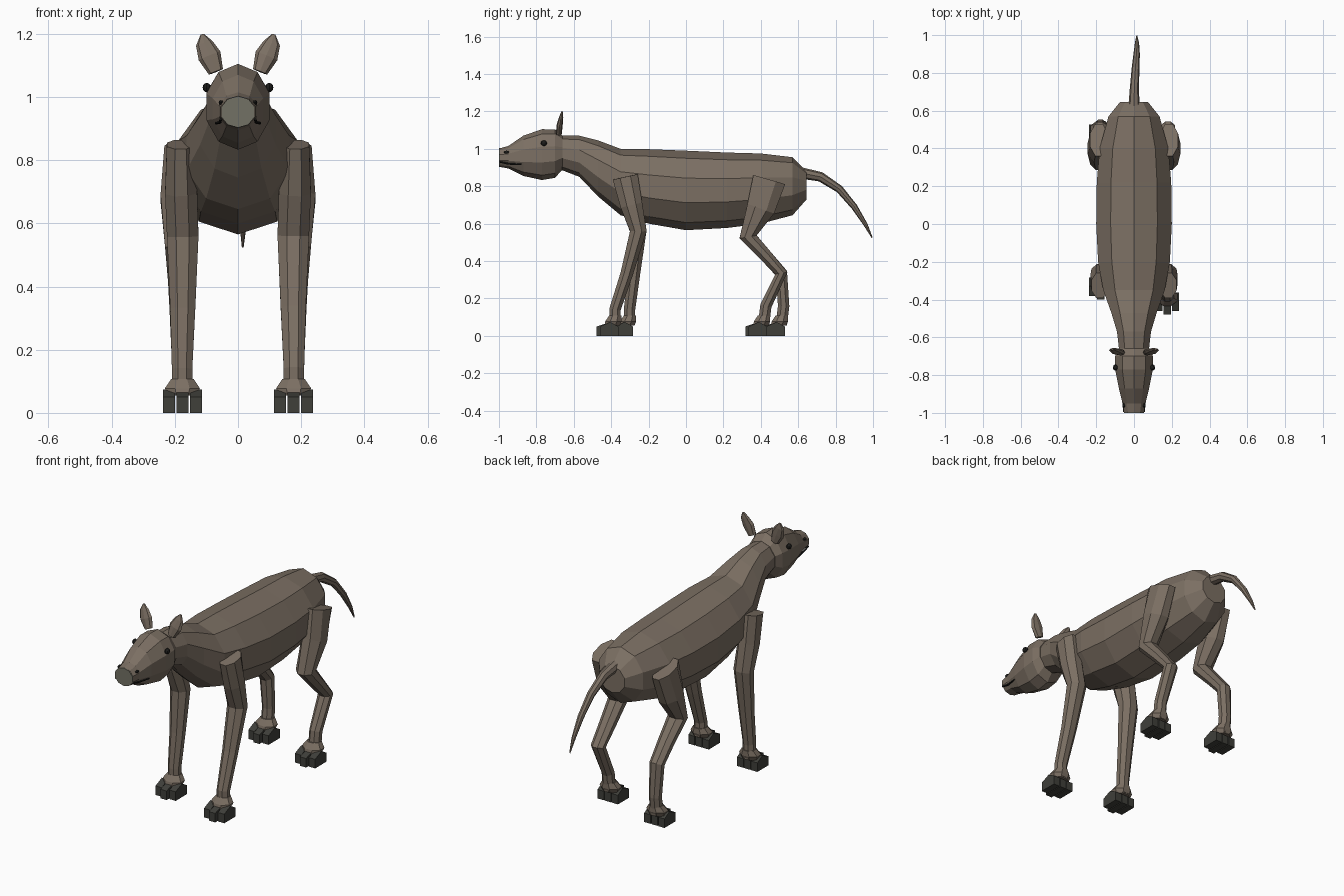
import bpy, math
from mathutils import Vector


def material(name, rgb):
    m = bpy.data.materials.new(name)
    m.diffuse_color = (*rgb, 1)
    return m


HIDE = material("hide", (0.20, 0.16, 0.125))
PAD = material("nose_pad", (0.17, 0.165, 0.13))
HOOF = material("hoof", (0.05, 0.05, 0.042))
BLACK = material("black", (0.012, 0.012, 0.011))


def mesh(name, verts, faces, mat):
    me = bpy.data.meshes.new(name)
    me.from_pydata([tuple(v) for v in verts], [], faces)
    me.materials.append(mat)
    ob = bpy.data.objects.new(name, me)
    bpy.context.collection.objects.link(ob)
    return ob


def loft(name, rings, sides, mat, phase=0.0, axis=None):
    """rings: (x, y, z, radius across x, radius the other way), following a path."""
    pts = [Vector(r[:3]) for r in rings]
    verts, faces, n = [], [], len(rings)
    for i, r in enumerate(rings):
        if axis:
            t = Vector(axis)
        else:
            a = (pts[i] - pts[max(i - 1, 0)]).normalized()
            b = (pts[min(i + 1, n - 1)] - pts[i]).normalized()
            t = (a + b).normalized()
        u = Vector((1, 0, 0))
        u = (u - t * u.dot(t)).normalized()
        v = t.cross(u)
        for k in range(sides):
            w = math.tau * (k + phase) / sides
            verts.append(pts[i] + u * r[3] * math.sin(w) + v * r[4] * math.cos(w))
    for i in range(n - 1):
        for k in range(sides):
            a, b = i * sides + k, i * sides + (k + 1) % sides
            faces.append((a, a + sides, b + sides, b))
    faces.append(tuple(range(sides)))
    faces.append(tuple(range((n - 1) * sides, n * sides))[::-1])
    return mesh(name, verts, faces, mat)


def profile(name, rows, mat):
    """rows: y, top z, bottom z, half width."""
    rings = [(0, y, (t + b) / 2, w / 0.951, (t - b) / 2) for y, t, b, w in rows]
    return loft(name, rings, 10, mat, axis=(0, 1, 0))


# Body with neck
profile("body", [
    (-0.70, 1.07, 0.90, 0.075), (-0.57, 1.07, 0.85, 0.09), (-0.47, 1.045, 0.745, 0.12),
    (-0.35, 1.0, 0.645, 0.163), (-0.20, 0.998, 0.60, 0.19), (0.0, 0.99, 0.565, 0.20),
    (0.22, 0.98, 0.577, 0.197), (0.40, 0.975, 0.60, 0.182), (0.57, 0.955, 0.645, 0.135),
    (0.645, 0.88, 0.73, 0.075)], HIDE)

# Head and nose pad
profile("head", [
    (-0.995, 1.003, 0.903, 0.055), (-0.95, 1.015, 0.895, 0.06), (-0.87, 1.07, 0.855, 0.08),
    (-0.77, 1.105, 0.833, 0.10), (-0.70, 1.103, 0.845, 0.10), (-0.66, 1.07, 0.89, 0.083)], HIDE)
profile("nose_pad", [(-1.0, 1.003, 0.903, 0.053), (-0.99, 1.003, 0.903, 0.053)], PAD)

# Tail
loft("tail", [
    (0, 0.62, 0.87, 0.03, 0.03), (0.002, 0.72, 0.85, 0.024, 0.026),
    (0.008, 0.82, 0.785, 0.021, 0.021), (0.014, 0.90, 0.69, 0.017, 0.017),
    (0.016, 0.96, 0.595, 0.011, 0.011), (0.015, 0.995, 0.525, 0.003, 0.003)], 8, HIDE)


def ball(name, loc, scale):
    bpy.ops.mesh.primitive_uv_sphere_add(segments=8, ring_count=6, radius=1, location=loc)
    ob = bpy.context.object
    ob.name, ob.scale = name, scale
    ob.data.materials.append(BLACK)


for s, side in ((-1, "left"), (1, "right")):
    # Ears
    loft(f"ear_{side}", [
        (s * 0.07, -0.68, 1.08, 0.024, 0.016), (s * 0.09, -0.675, 1.13, 0.037, 0.016),
        (s * 0.107, -0.667, 1.17, 0.027, 0.011), (s * 0.113, -0.662, 1.198, 0.006, 0.005)],
        8, HIDE)
    # Eyes, nostrils and mouth corners
    ball(f"eye_{side}", (s * 0.099, -0.76, 1.03), (0.013, 0.017, 0.015))
    ball(f"nostril_{side}", (s * 0.054, -0.96, 0.982), (0.007, 0.014, 0.008))
    loft(f"mouth_{side}", [
        (s * 0.054, -0.995, 0.93, 0.004, 0.004), (s * 0.057, -0.95, 0.92, 0.005, 0.005),
        (s * 0.07, -0.88, 0.917, 0.004, 0.004)], 6, BLACK)


def foot(name, x, y):
    # Sock flaring over three wedge toes
    loft(name + "_sock", [
        (x, y + 0.002, 0.108, 0.038, 0.036), (x, y - 0.008, 0.078, 0.06, 0.047),
        (x, y - 0.015, 0.055, 0.05, 0.045)], 8, HIDE, 0.5, (0, 0, -1))
    for k in (-1, 0, 1):
        cx, w = x + k * 0.043, 0.019
        f, b = y - (0.098 if k == 0 else 0.08), y + 0.018
        side = [(f, 0), (b, 0), (b, 0.05), (y - 0.025, 0.074), (f, 0.05)]
        verts = [(cx + d * w, py, pz) for d in (-1, 1) for py, pz in side]
        faces = [(0, 1, 2, 3, 4), (9, 8, 7, 6, 5)]
        faces += [(i, i + 5, (i + 1) % 5 + 5, (i + 1) % 5) for i in range(5)]
        mesh(f"{name}_toe_{k + 2}", verts, faces, HOOF)


# Legs: the right pair steps forward
for s, side, fy, hy in ((-1, "left", -0.302, 0.51), (1, "right", -0.38, 0.415)):
    x = s * 0.18
    loft(f"front_leg_{side}", [
        (s * 0.182, -0.325, 0.85, 0.047, 0.074), (s * 0.18, -0.292, 0.70, 0.055, 0.064),
        (s * 0.175, -0.255, 0.56, 0.054, 0.048),
        (s * 0.175, (fy - 0.255) / 2, 0.33, 0.043, 0.036),
        (s * 0.177, fy, 0.14, 0.035, 0.033), (s * 0.177, fy, 0.06, 0.035, 0.033)],
        8, HIDE, 0.5)
    foot(f"front_foot_{side}", s * 0.176, fy)
    loft(f"hind_leg_{side}", [
        (s * 0.185, 0.445, 0.835, 0.052, 0.096), (s * 0.188, 0.40, 0.68, 0.062, 0.082),
        (s * 0.183, 0.332, 0.53, 0.052, 0.05),
        (s * 0.18, 0.43, 0.425, 0.045, 0.036),
        (s * 0.18, 0.51, 0.335, 0.04, 0.035),
        (s * 0.178, hy + 0.012, 0.16, 0.034, 0.033), (s * 0.178, hy, 0.06, 0.034, 0.033)],
        8, HIDE, 0.5)
    foot(f"hind_foot_{side}", s * 0.176, hy)
